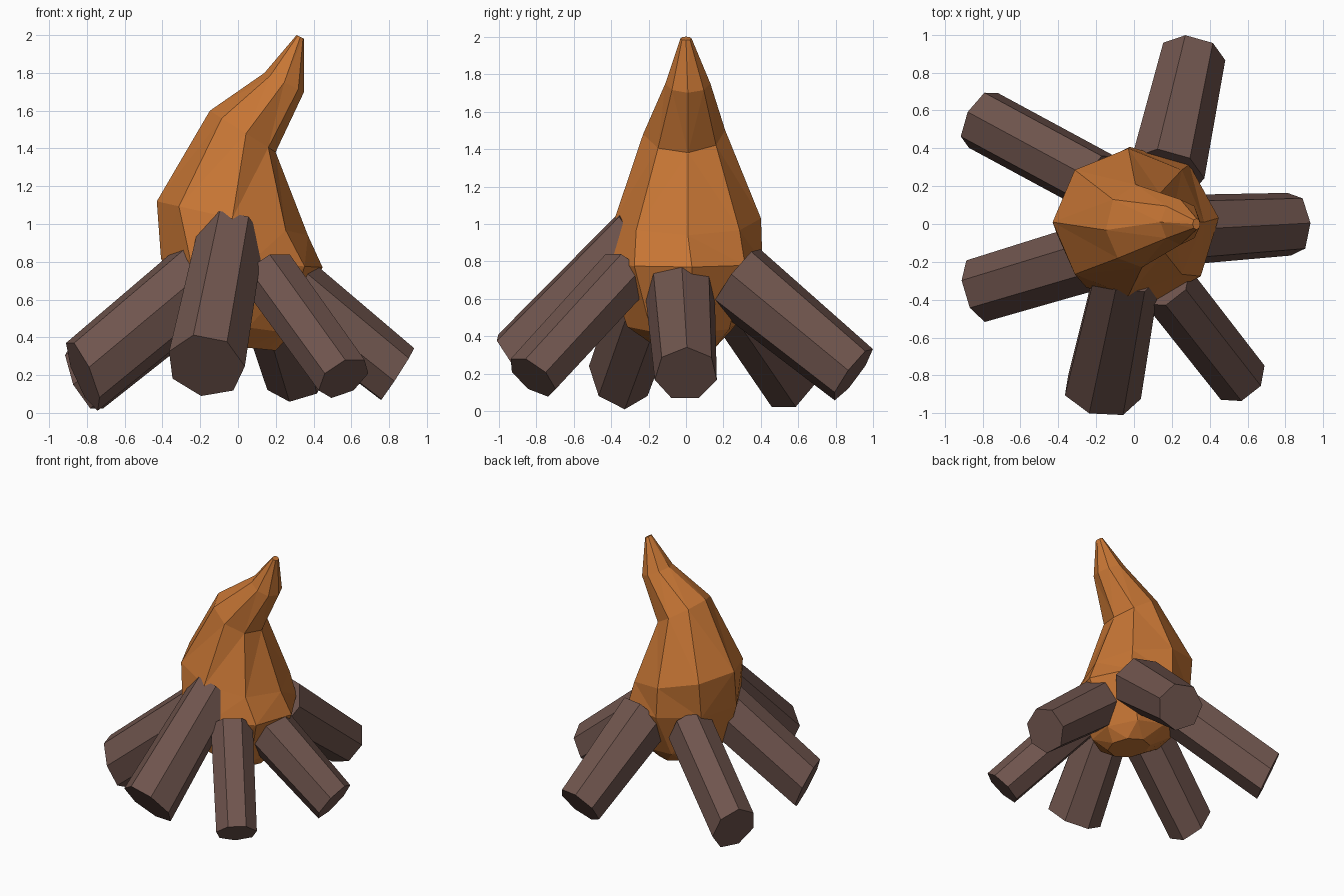
import bpy, bmesh, math
from mathutils import Vector

if "Cube" in bpy.data.objects:
    bpy.data.objects.remove(bpy.data.objects["Cube"])


def material(name, color):
    m = bpy.data.materials.new(name)
    m.diffuse_color = (*color, 1)
    m.use_nodes = True
    m.node_tree.nodes["Principled BSDF"].inputs["Base Color"].default_value = m.diffuse_color
    return m


def loft(name, rings, mat, triangulate=False):
    """Skin a list of equal-length point rings and cap both ends."""
    bm = bmesh.new()
    loops = [[bm.verts.new(p) for p in r] for r in rings]
    n = len(loops[0])
    for a, b in zip(loops, loops[1:]):
        for i in range(n):
            j = (i + 1) % n
            bm.faces.new((a[i], a[j], b[j], b[i]))
    bm.faces.new(loops[0][::-1])
    bm.faces.new(loops[-1])
    if triangulate:
        bmesh.ops.triangulate(bm, faces=bm.faces[:])
    bmesh.ops.recalc_face_normals(bm, faces=bm.faces[:])
    me = bpy.data.meshes.new(name)
    bm.to_mesh(me)
    bm.free()
    me.materials.append(mat)
    ob = bpy.data.objects.new(name, me)
    bpy.context.collection.objects.link(ob)
    return ob


bark = material("bark", (0.16, 0.09, 0.075))
fire = material("fire", (0.57, 0.18, 0.035))

# Flame: tilted rings (left x, left z, right x, right z, y centre, y radius, twist)
profile = [
    (-0.10, 0.36, 0.20, 0.33, 0.00, 0.16, 0.0),
    (-0.30, 0.50, 0.29, 0.42, -0.02, 0.30, 0.2),
    (-0.41, 0.82, 0.45, 0.77, -0.01, 0.42, 0.1),
    (-0.43, 1.12, 0.37, 0.94, 0.01, 0.39, 0.0),
    (-0.15, 1.60, 0.20, 1.38, -0.01, 0.22, 0.1),
    (0.14, 1.80, 0.35, 1.70, 0.01, 0.12, 0.0),
    (0.31, 2.00, 0.35, 1.98, 0.00, 0.03, 0.0),
]
rings = []
for xl, zl, xr, zr, yc, ry, twist in profile:
    ring = []
    for i in range(8):
        a = math.tau * i / 8 + math.pi + twist
        t = (1 + math.cos(a)) / 2
        ring.append((xl + (xr - xl) * t, yc + ry * math.sin(a), zl + (zr - zl) * t))
    rings.append(ring)
loft("flame", rings, fire, triangulate=True)


# Logs: seven-sided, leaning into the flame, ends cut at a given angle
def log(name, outer, inner, r_out, r_in, cut, roll, width=1.0):
    outer, inner = Vector(outer), Vector(inner)
    out = outer - inner
    out.z = 0
    out.normalize()
    side = Vector((-out.y, out.x, 0)) * width
    c = math.radians(cut)
    up = out * math.sin(c) + Vector((0, 0, math.cos(c)))
    angles = [math.tau * i / 7 + roll for i in range(7)]
    loft(name, [[p + (up * math.cos(a) + side * math.sin(a)) * r for a in angles]
                for p, r in ((outer, r_out), (inner, r_in))], bark)


FLAT = math.pi / 7
log("right_log", (0.84, 0.00, 0.20), (0.28, -0.03, 0.65), 0.17, 0.19, 33, 0)
log("front_log", (-0.17, -0.885, 0.25), (-0.04, -0.25, 0.93), 0.21, 0.18, 38, FLAT - 0.65)
log("front_left_log", (-0.82, -0.35, 0.20), (-0.22, -0.17, 0.70), 0.205, 0.215, 23, FLAT, 0.85)
log("back_left_log", (-0.81, 0.555, 0.19), (-0.19, 0.22, 0.68), 0.20, 0.20, 23, 0, 0.84)
log("back_log", (0.31, 0.89, 0.20), (0.17, 0.27, 0.71), 0.175, 0.205, 36, 0.36)
log("front_right_log", (0.56, -0.82, 0.185), (0.16, -0.31, 0.74), 0.15, 0.155, 45, FLAT)
